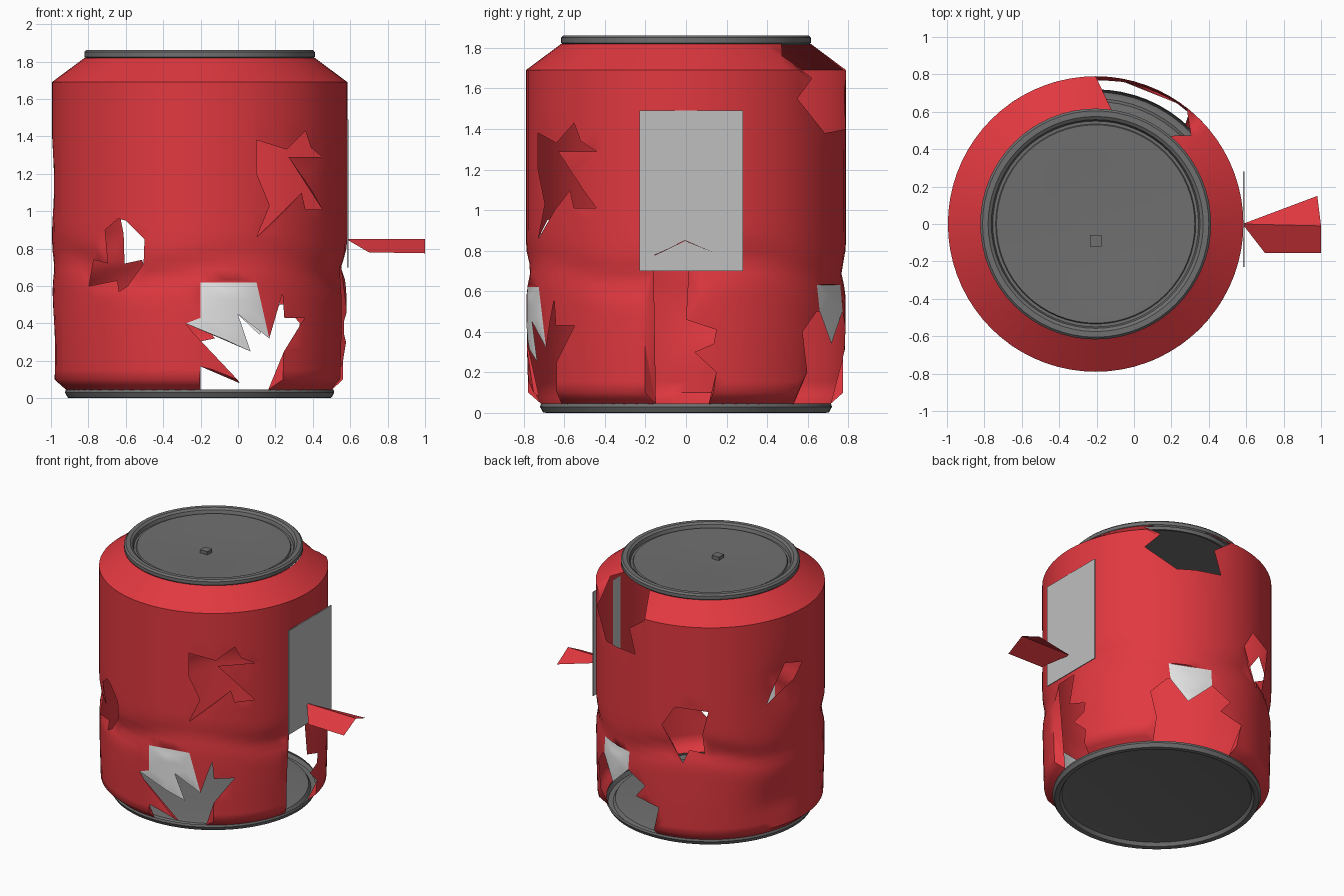
import bpy, bmesh, math
from mathutils import Vector
from mathutils.geometry import delaunay_2d_cdt

if "Cube" in bpy.data.objects:
    bpy.data.objects.remove(bpy.data.objects["Cube"])

CX, R = -0.205, 0.79
BOT, TOP = 0.045, 1.82


def mat(name, c):
    m = bpy.data.materials.new(name)
    m.diffuse_color = (*c, 1)
    m.use_nodes = True
    m.node_tree.nodes["Principled BSDF"].inputs["Base Color"].default_value = m.diffuse_color
    return m


RED = mat("red paint", (0.75, 0.04, 0.05))
METAL = mat("dark metal", (0.16, 0.16, 0.16))
WHITE = mat("white", (0.8, 0.8, 0.8))
GREY = mat("light grey", (0.52, 0.52, 0.52))


def finish(bm, name, mats, angle=None):
    me = bpy.data.meshes.new(name)
    bm.to_mesh(me)
    bm.free()
    ob = bpy.data.objects.new(name, me)
    bpy.context.collection.objects.link(ob)
    for m in mats:
        me.materials.append(m)
    if angle:
        bpy.ops.object.select_all(action='DESELECT')
        bpy.context.view_layer.objects.active = ob
        ob.select_set(True)
        bpy.ops.object.shade_smooth_by_angle(angle=math.radians(angle))
    return ob


def front(pts):
    """Front-view (x, z) points to (azimuth in degrees, z)."""
    return [(-90 + math.degrees(math.asin((x - CX) / R)), z) for x, z in pts]


def inside(p, poly):
    hit = False
    for (x1, y1), (x2, y2) in zip(poly, poly[1:] + poly[:1]):
        if (y1 > p[1]) != (y2 > p[1]) and p[0] < (x2 - x1) * (p[1] - y1) / (y2 - y1) + x1:
            hit = not hit
    return hit


# torn openings, drawn on the unrolled wall
holes = [
    # front bottom gap below the white patch
    front([(-.2, BOT), (-.2, .17), (.02, .08), (-.24, .35), (-.28, .4), (.07, .25), (0, .45), (.17, .32),
           (.21, .46), (.24, .56), (.25, .43), (.36, .43), (.25, .25), (.2, BOT)]),
    # front right star tear
    front([(.1, 1.38), (.26, 1.33), (.36, 1.43), (.39, 1.34), (.45, 1.29), (.27, 1.29), (.45, 1.01),
           (.36, 1.01), (.34, 1.1), (.1, .86), (.17, 1.03), (.1, 1.2)]),
    # front left tear
    front([(-.71, .9), (-.64, .96), (-.6, .95), (-.5, .85), (-.51, .72), (-.6, .6), (-.64, .57),
           (-.66, .63), (-.8, .6), (-.79, .74), (-.71, .72)]),
    # right lower gap
    [(-12, BOT), (-12, .7), (1, .7), (0, .46), (11, .41), (10, .34), (3, .3), (11, .2), (9, BOT)],
    # back left tear
    [(107, 1.07), (124, 1.05), (121, .88), (122, .72), (114, .74), (111, .65), (100, .92)],
    # left small tear
    [(155, 1.06), (158, 1.14), (166, 1.33), (179, 1.28), (174, 1.17)],
    # back bottom gap
    [(48, BOT), (50, .2), (47, .4), (55, .5), (57, .5), (66, .34), (79, .5), (90, .42), (84, .32),
     (98, .28), (94, BOT)],
    # back shoulder tear
    [(50, TOP), (43, 1.76), (52, 1.65), (44, 1.55), (60, 1.38), (70, 1.39), (84, 1.4), (80, 1.58),
     (90, 1.68), (82, TOP)],
]
# white patches on the wall
patches = [
    front([(-.2, .62), (.1, .62), (.17, .32), (0, .45), (.07, .25), (-.28, .4), (-.2, .43)]),
    [(56, .63), (79, .63), (79, .5), (66, .34), (57, .5)],
]


def wall_radius(a, z):
    pts = [(BOT, .715), (.1, .778), (.35, .785), (.9, R), (1.69, R), (TOP, .615)]
    r = pts[-1][1]
    for (z1, r1), (z2, r2) in zip(pts, pts[1:]):
        if z <= z2:
            r = r1 + (r2 - r1) * max(0, z - z1) / (z2 - z1)
            break
    # crushed waist and a dented left side
    t = math.radians(a)
    zc = .7 + .05 * math.sin(4 * t)
    r -= .022 * math.exp(-((z - zc) / .07) ** 2) * (1 + .5 * math.cos(3 * t))
    r -= .03 * math.exp(-((z - 1.15) / .15) ** 2 - ((a - 170) / 14) ** 2)
    r -= .035 * math.exp(-((z - .3) / .15) ** 2 - ((a - 165) / 16) ** 2)
    return r


def build_wall():
    k = math.radians(1) * R
    A0, N = -160, 72
    rows = [BOT, .07, .1] + [.1 + .0533 * i for i in range(1, 17)] + \
           [1.0, 1.1, 1.2, 1.3, 1.4, 1.5, 1.6, 1.65, 1.69, 1.73, 1.78, TOP]
    verts = [Vector(((A0 + 360 * i / N) * k, z)) for z in rows for i in range(N + 1)]
    edges = []
    for poly in holes + patches:
        s = len(verts)
        verts += [Vector((a * k, z)) for a, z in poly]
        edges += [(s + i, s + (i + 1) % len(poly)) for i in range(len(poly))]
    vs, _, fs, *_ = delaunay_2d_cdt(verts, edges, [], 0, 1e-5)
    bm = bmesh.new()
    bv = []
    for v in vs:
        a = v.x / k
        r, t = wall_radius(a, v.y), math.radians(a)
        bv.append(bm.verts.new((CX + r * math.cos(t), r * math.sin(t), v.y)))
    for f in fs:
        c = sum((vs[i] for i in f), Vector((0, 0))) / len(f)
        p = (c.x / k, c.y)
        if any(inside(p, h) for h in holes):
            continue
        face = bm.faces.new([bv[i] for i in f])
        face.material_index = int(any(inside(p, q) for q in patches))
    bmesh.ops.delete(bm, geom=[v for v in bm.verts if not v.link_faces], context='VERTS')
    bmesh.ops.remove_doubles(bm, verts=bm.verts[:], dist=1e-4)
    return finish(bm, "can_wall", [RED, WHITE], 50)


def revolve(name, profile, material):
    bm = bmesh.new()
    vs = [bm.verts.new((CX + r, 0, z)) for r, z in profile]
    es = [bm.edges.new(p) for p in zip(vs, vs[1:])]
    bmesh.ops.spin(bm, geom=vs + es, cent=(CX, 0, 0), axis=(0, 0, 1), angle=2 * math.pi, steps=64)
    bmesh.ops.remove_doubles(bm, verts=bm.verts[:], dist=1e-4)
    bmesh.ops.recalc_face_normals(bm, faces=bm.faces[:])
    return finish(bm, name, [material], 35)


def box(name, lo, hi, material):
    bm = bmesh.new()
    bmesh.ops.create_cube(bm, size=1)
    for v in bm.verts:
        v.co = [l + (h - l) * (c + .5) for l, h, c in zip(lo, hi, v.co)]
    return finish(bm, name, [material])


build_wall()
# lid with rolled rim
revolve("lid", [(.605, 1.815), (.617, 1.825), (.617, 1.85), (.605, 1.862), (.575, 1.862), (.558, 1.85),
                (.55, 1.825), (.535, 1.825), (.53, 1.835), (.3, 1.83), (0, 1.815)], METAL)
# base with rolled rim and recessed floor
revolve("base", [(.715, .047), (.72, .03), (.705, .003), (.69, 0), (.67, .005), (.655, .03), (.6, .038),
                 (0, .042)], METAL)
# stub of the pull tab
box("tab_stub", (-.235, -.12, 1.815), (-.175, -.06, 1.845), METAL)
# flat panel on the right side
box("side_panel", (.583, -.23, .7), (.59, .28, 1.49), GREY)

# folded strip of metal sticking out on the right
bm = bmesh.new()
a, b, c, d, e = [bm.verts.new(p) for p in [(.58, 0, .85), (.98, .15, .785), (1, -.01, .85),
                                           (1, -.155, .775), (.7, -.155, .78)]]
bm.faces.new((a, c, b))
bm.faces.new((a, e, d, c))
finish(bm, "bent_strip", [RED])
